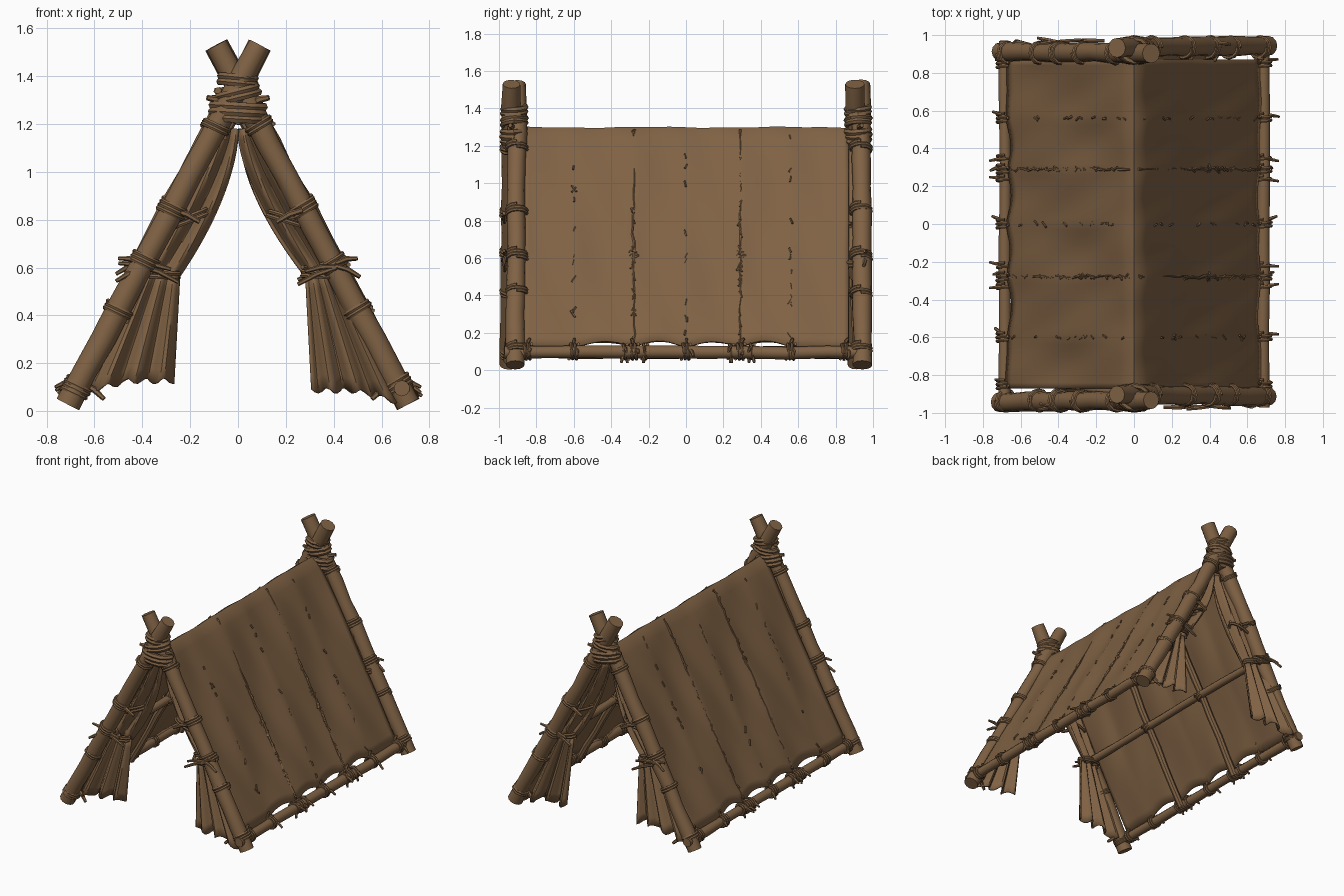
import bpy, bmesh, math, random
from mathutils import Vector

random.seed(4)
if "Cube" in bpy.data.objects:
    bpy.data.objects.remove(bpy.data.objects["Cube"])

COL = (0.215, 0.122, 0.058, 1)
brown = bpy.data.materials.new("weathered_brown")
brown.use_nodes = True
brown.diffuse_color = COL
bsdf = brown.node_tree.nodes["Principled BSDF"]
bsdf.inputs["Base Color"].default_value = COL
bsdf.inputs["Roughness"].default_value = 0.9

SEAMS = (-0.60, -0.28, 0.0, 0.29, 0.56)
SIDES = (-1, 1)
parts = []


def jit(a):
    return random.uniform(-a, a)


def pole_x(z):
    return 0.534 * (1.36 - z)


def cloth_z(x):
    return 1.348 - 1.83 * math.hypot(x, 0.03)


def finish(name, bm, thick=0):
    bmesh.ops.recalc_face_normals(bm, faces=bm.faces[:])
    me = bpy.data.meshes.new(name)
    bm.to_mesh(me)
    bm.free()
    ob = bpy.data.objects.new(name, me)
    bpy.context.collection.objects.link(ob)
    me.materials.append(brown)
    if thick:
        mod = ob.modifiers.new("thickness", 'SOLIDIFY')
        mod.thickness = thick
        mod.offset = 0
    parts.append(ob)


def tube(bm, pts, radii, n=8, ref=None):
    """Capped tube along a path; radii is a number or a list."""
    pts = [Vector(p) for p in pts]
    if not isinstance(radii, list):
        radii = [radii] * len(pts)
    if ref is None:
        d = pts[-1] - pts[0]
        ref = min((Vector((1, 0, 0)), Vector((0, 1, 0)), Vector((0, 0, 1))),
                  key=lambda a: abs(a.dot(d)))
    rings = []
    for i, p in enumerate(pts):
        t = (pts[min(i + 1, len(pts) - 1)] - pts[max(i - 1, 0)]).normalized()
        a = t.cross(ref).normalized()
        b = t.cross(a)
        rings.append([bm.verts.new(p + radii[i] * (a * math.cos(k * math.tau / n) + b * math.sin(k * math.tau / n)))
                      for k in range(n)])
    for r, s in zip(rings, rings[1:]):
        for k in range(n):
            bm.faces.new((r[k], r[(k + 1) % n], s[(k + 1) % n], s[k]))
    bm.faces.new(rings[0][::-1])
    bm.faces.new(rings[-1])


def stick(bm, a, b, r, n=10, steps=9, wob=0.004):
    """Slightly crooked, knobbly straight pole."""
    a, b = Vector(a), Vector(b)
    pts = [a.lerp(b, i / steps) + Vector((jit(wob), jit(wob), jit(wob))) * (0 < i < steps)
           for i in range(steps + 1)]
    tube(bm, pts, [r * (1 + jit(0.07)) for _ in pts], n)


def wrap(bm, c, axis, R, turns=2.5, cord=0.012, pitch=0.02, flat=1.0):
    """Cord coiled around an axis; flat squashes it along y."""
    c, axis = Vector(c), Vector(axis).normalized()
    a = axis.cross(Vector((0, 1, 0)) if abs(axis.y) < 0.9 else Vector((1, 0, 0))).normalized()
    b = axis.cross(a)
    steps = int(turns * 12)
    pts = []
    for i in range(steps + 1):
        w = i / 12 * math.tau
        rr = R * (1 + jit(0.04))
        pts.append(c + a * rr * math.cos(w) + b * rr * flat * math.sin(w)
                   + axis * (pitch * (i / 12 - turns / 2)))
    tube(bm, pts, cord, 6, axis)


def tail(bm, p, d, r=0.009):
    """Loose cord end."""
    p, d = Vector(p), Vector(d)
    tube(bm, [p, p + d * 0.5 + Vector((0, 0, 0.008)), p + d], [r, r * 1.1, r * 0.8], 6)


def sheet(name, f, nu, nv, thick=0.01):
    bm = bmesh.new()
    g = [[bm.verts.new(f(u / nu, v / nv)) for v in range(nv + 1)] for u in range(nu + 1)]
    for u in range(nu):
        for v in range(nv):
            bm.faces.new((g[u][v], g[u + 1][v], g[u + 1][v + 1], g[u][v + 1]))
    finish(name, bm, thick)


# Crossed end poles
for e, end in ((-1, "front"), (1, "back")):
    for s, side in ((-1, "right"), (1, "left")):
        bm = bmesh.new()
        off = 0.015 * s
        stick(bm, (s * pole_x(0.028), e * 0.928 + off, 0.028),
              (s * pole_x(1.53), e * 0.918 + off, 1.53), 0.05, 12, 11)
        finish(f"{end}_{side}_pole", bm)

# Ridge pole, bottom rails, middle purlins and rafters
bm = bmesh.new()
stick(bm, (0, -0.96, 1.235), (0, 0.96, 1.235), 0.035)
finish("ridge_pole", bm)
for s, side in ((-1, "right"), (1, "left")):
    bm = bmesh.new()
    stick(bm, (s * 0.685, -0.97, 0.095), (s * 0.685, 0.97, 0.095), 0.033)
    finish(f"{side}_bottom_rail", bm)
    bm = bmesh.new()
    stick(bm, (s * 0.36, -0.95, 0.6), (s * 0.36, 0.95, 0.6), 0.026)
    finish(f"{side}_purlin", bm)
    bm = bmesh.new()
    for y in (-0.28, 0.29):
        stick(bm, (s * 0.665, y, 0.07), (s * 0.02, y, 1.23), 0.025, 8)
    finish(f"{side}_rafters", bm)


# Hide cover draped over the ridge, panels sagging between seams
def cover(u, v):
    y = -0.87 + 1.74 * u
    edges = (-0.87,) + SEAMS + (0.87,)
    k = max(i for i in range(len(edges) - 1) if y >= edges[i] - 1e-6)
    bow = math.sin(math.pi * min(1, (y - edges[k]) / (edges[k + 1] - edges[k])))
    s = 2 * v - 1
    d = abs(s)
    x = s * (0.668 - 0.016 * bow * (abs(y) < 0.6))
    mid = math.sin(math.pi * min(d, 1))
    sag = 0.012 * bow * mid + 0.005 * math.sin(9 * y + 7 * s) + 0.003 * math.sin(23 * y - 11 * s)
    n = Vector((math.copysign(min(1, d * 12), s) * 0.87, 0, 0.48))
    return Vector((x, y, cloth_z(x))) - n * sag


sheet("hide_cover", cover, 60, 44, 0.012)

# Seam ridges and stitches
bm = bmesh.new()
for y in SEAMS:
    strong = y in (-0.28, 0.29)
    for s in SIDES:
        if strong:
            pts = []
            for i in range(25):
                x = 0.02 + 0.64 * i / 24
                pts.append((s * (x + 0.004), y + jit(0.007), cloth_z(x) + 0.002))
            tube(bm, pts, [0.006 + jit(0.003) for _ in pts], 5)
        for i in range(20 if strong else 13):
            x = random.uniform(0.03, 0.65)
            p = Vector((s * (x + 0.006), y + jit(0.006), cloth_z(x) + 0.003))
            d = Vector((s * 0.48, random.uniform(-0.7, 0.7), -0.87)) * random.uniform(0.008, 0.02)
            tube(bm, [p - d, p + d], 0.006, 5)
finish("seam_stitches", bm)

# Lashings along the bottom rails
bm = bmesh.new()
for s in SIDES:
    for y in SEAMS + (-0.85, 0.85):
        wrap(bm, (s * 0.685, y, 0.1), (0, 1, 0), 0.04, 2.5, 0.009, 0.02)
        tail(bm, (s * 0.70, y + 0.02, 0.11), (s * random.uniform(0.03, 0.07), jit(0.03), -0.03 + jit(0.02)))
        tail(bm, (s * 0.66, y, 0.13), (s * 0.01, jit(0.02), 0.04))
        if y in (-0.28, 0.29):
            for dy in (-0.05, 0.06):
                tail(bm, (s * 0.69, y + dy, 0.12), (s * 0.075, jit(0.02), -0.02))
                wrap(bm, (s * 0.685, y + dy, 0.1), (0, 1, 0), 0.038, 1.5, 0.009)
                tail(bm, (s * 0.70, y + dy, 0.09), (s * 0.01, jit(0.02), -0.05))
    # Rafter crossings on the purlins
    for y in (-0.28, 0.29):
        wrap(bm, (s * 0.365, y, 0.6), (s * 0.5, 0.5, -0.87), 0.036, 2.5, 0.009)
finish("rail_lashings", bm)

# Lashings on the end poles and the bindings at the crossings
bm = bmesh.new()
for e in SIDES:
    y = e * 0.92
    for s in SIDES:
        axis = (s * 0.47, 0, -0.88)
        for z, turns in ((0.1, 2.5), (0.42, 2), (0.62, 3), (0.85, 2.5), (1.18, 2)):
            z += jit(0.012)
            wrap(bm, (s * pole_x(z), y + 0.015 * s, z), axis, 0.054, turns, 0.01, 0.017)
        for dx, dz in ((0.10, -0.045), (0.09, 0.02), (-0.16, -0.07), (-0.13, -0.02)):
            tail(bm, (s * 0.41, y + e * 0.045, 0.6 + jit(0.02)), (s * dx, jit(0.02), dz), 0.01)
        tail(bm, (s * 0.27, y + e * 0.05, 0.84), (-s * 0.11, 0, -0.05), 0.012)
        tail(bm, (s * 0.64, y, 0.11), (-s * 0.08, e * 0.03, -0.06), 0.012)
        tail(bm, (s * 0.05, y, 1.28), (s * 0.08, e * 0.02, 0.03), 0.014)
    wrap(bm, (0, y, 1.39), (0.15, 0, 1), 0.072, 2, 0.016, 0.024, 0.85)
    wrap(bm, (0, y, 1.33), (-0.2, 0, 1), 0.082, 2, 0.016, 0.025, 0.75)
    wrap(bm, (0, y, 1.255), (0.1, 0, 1), 0.104, 3, 0.018, 0.027, 0.58)
finish("pole_lashings", bm)


# Tied-back door flaps at both ends
def flap(e, s):
    shift = 0.04 if s > 0 else 0

    def upper(u, v):
        t = v
        z = 1.18 - 0.61 * t
        xi = (0.26 + shift) * t ** 1.7
        xo = pole_x(z) - 0.01
        xi = min(xi, xo - 0.02)
        fold = math.sin(u * 13 + s + 2 * t) * (0.012 + 0.02 * math.sin(math.pi * t))
        return Vector((s * (xo + (xi - xo) * u), e * (0.885 - 0.03 * u) + fold, z - 0.03 * u * t))

    def lower(u, v):
        top, bottom = 0.60 - 0.04 * u, 0.07 + 0.055 * min(1, u * 2) - shift + 0.012 * math.sin(u * 31 + s)
        z = top + (bottom - top) * v
        xi = 0.245 + shift + 0.025 * v
        xo = pole_x(z) - 0.01
        fold = math.sin(u * 21 + s) * (0.01 + 0.022 * v)
        return Vector((s * (xo + (xi - xo) * u), e * (0.90 + 0.045 * v - 0.02 * u) + fold, z))

    name = ("front" if e < 0 else "back") + ("_right" if s < 0 else "_left")
    sheet(name + "_upper_flap", upper, 22, 14)
    sheet(name + "_lower_flap", lower, 28, 8)
    # Tie band around the gathered cloth
    bm = bmesh.new()
    wrap(bm, (s * (0.335 + shift / 2), e * 0.89, 0.575), (0.1, 0, 1), 0.085, 2, 0.01, 0.018, 0.5)
    wrap(bm, (s * 0.215, e * 0.885, 0.80), (s * 0.35, 0, 1), 0.09, 1.5, 0.01, 0.02, 0.45)
    finish(name + "_flap_tie", bm)


for e in SIDES:
    for s in SIDES:
        flap(e, s)

# Smooth shading with sharp edges kept
bpy.ops.object.select_all(action='DESELECT')
for ob in parts:
    ob.select_set(True)
bpy.context.view_layer.objects.active = parts[0]
bpy.ops.object.shade_smooth_by_angle(angle=math.radians(40))
